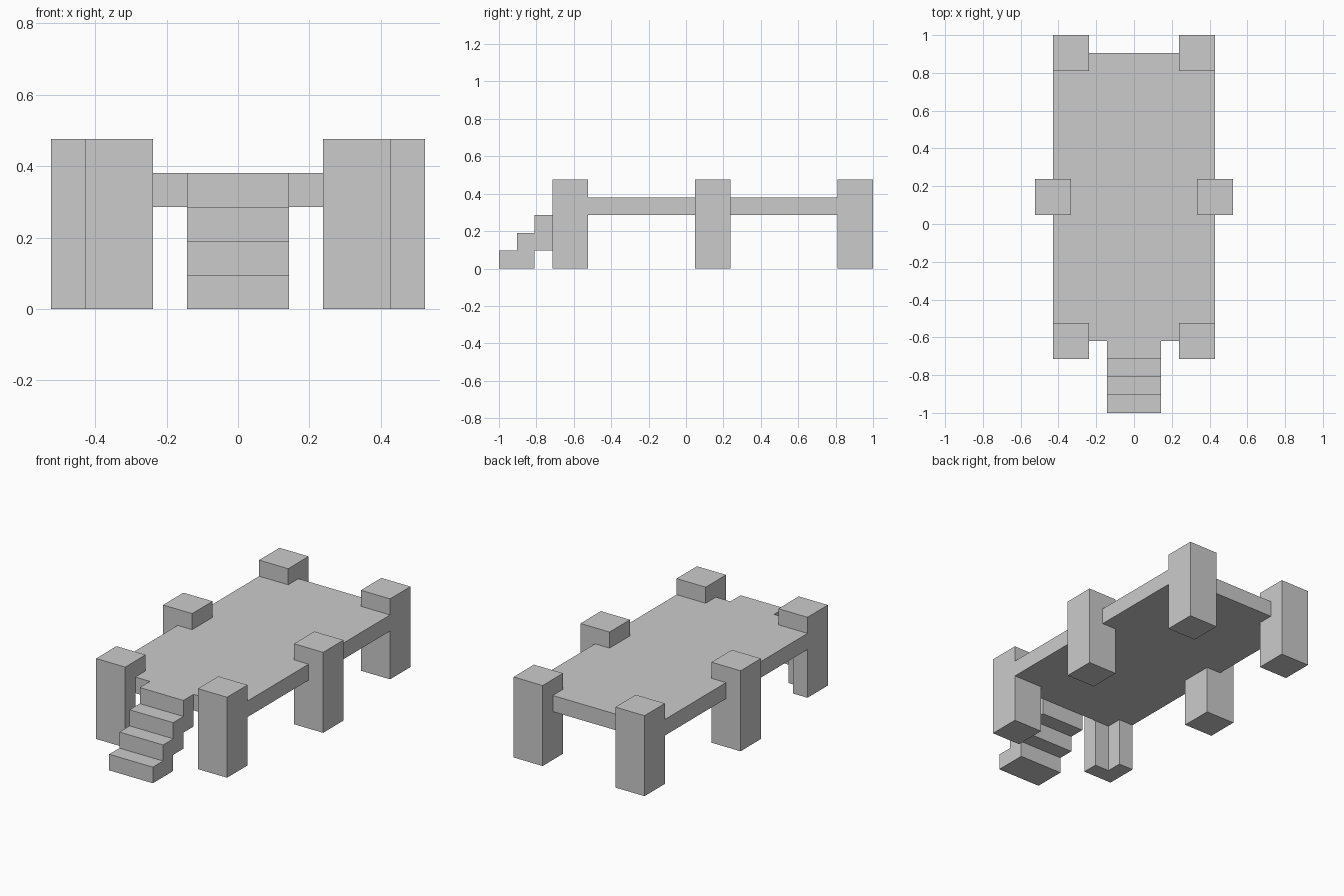
import bpy, bmesh
from mathutils import Vector

if "Cube" in bpy.data.objects:
    bpy.data.objects.remove(bpy.data.objects["Cube"])

U = 2 / 21  # grid unit: the model is 21 units long


def extrude(name, outline, depth):
    """Extrude a closed 3D outline (in grid units) along a depth vector."""
    bm = bmesh.new()
    face = bm.faces.new([bm.verts.new(Vector(p) * U) for p in outline])
    res = bmesh.ops.extrude_face_region(bm, geom=[face], use_keep_orig=True)
    top = [g for g in res["geom"] if isinstance(g, bmesh.types.BMVert)]
    bmesh.ops.translate(bm, verts=top, vec=Vector(depth) * U)
    bmesh.ops.recalc_face_normals(bm, faces=bm.faces)
    mesh = bpy.data.meshes.new(name)
    bm.to_mesh(mesh)
    bm.free()
    obj = bpy.data.objects.new(name, mesh)
    bpy.context.collection.objects.link(obj)
    return obj


def plan(name, points, z0, z1):
    return extrude(name, [(x, y, z0) for x, y in points], (0, 0, z1 - z0))


def square(cx, cy):
    return [(cx - 1, cy - 1), (cx + 1, cy - 1), (cx + 1, cy + 1), (cx - 1, cy + 1)]


# Deck, cut around the posts, with a tongue forming the top step
half = [(2.5, 9.5), (2.5, 8.5), (4.5, 8.5), (4.5, 2.5), (3.5, 2.5), (3.5, .5),
        (4.5, .5), (4.5, -5.5), (2.5, -5.5), (2.5, -6.5), (1.5, -6.5), (1.5, -7.5)]
plan("deck", half + [(-x, y) for x, y in reversed(half)], 3, 4)

# Posts
for label, x, y in (("back", 3.5, 9.5), ("middle", 4.5, 1.5), ("front", 3.5, -6.5)):
    plan(label + "_post_right", square(x, y), 0, 5)
    if label != "front":
        plan(label + "_post_left", square(-x, y), 0, 5)

# Front left post: the inner corner is cut away below the deck
plan("front_post_left_top", square(-3.5, -6.5), 3, 5)
plan("front_post_left_base", [(-4.5, -7.5), (-2.5, -7.5), (-2.5, -6.5), (-3.5, -6.5),
                              (-3.5, -5.5), (-4.5, -5.5)], 0, 3)

# Staircase: three overlapping treads leading up to the deck
front, back = [], []
for i in range(3):
    y = -10.5 + i
    front += [(y, i), (y, i + 1)]
    back += [(y + 2, i), (y + 2, i + 1)]
extrude("stairs", [(-1.5, y, z) for y, z in front + back[::-1]], (3, 0, 0))
